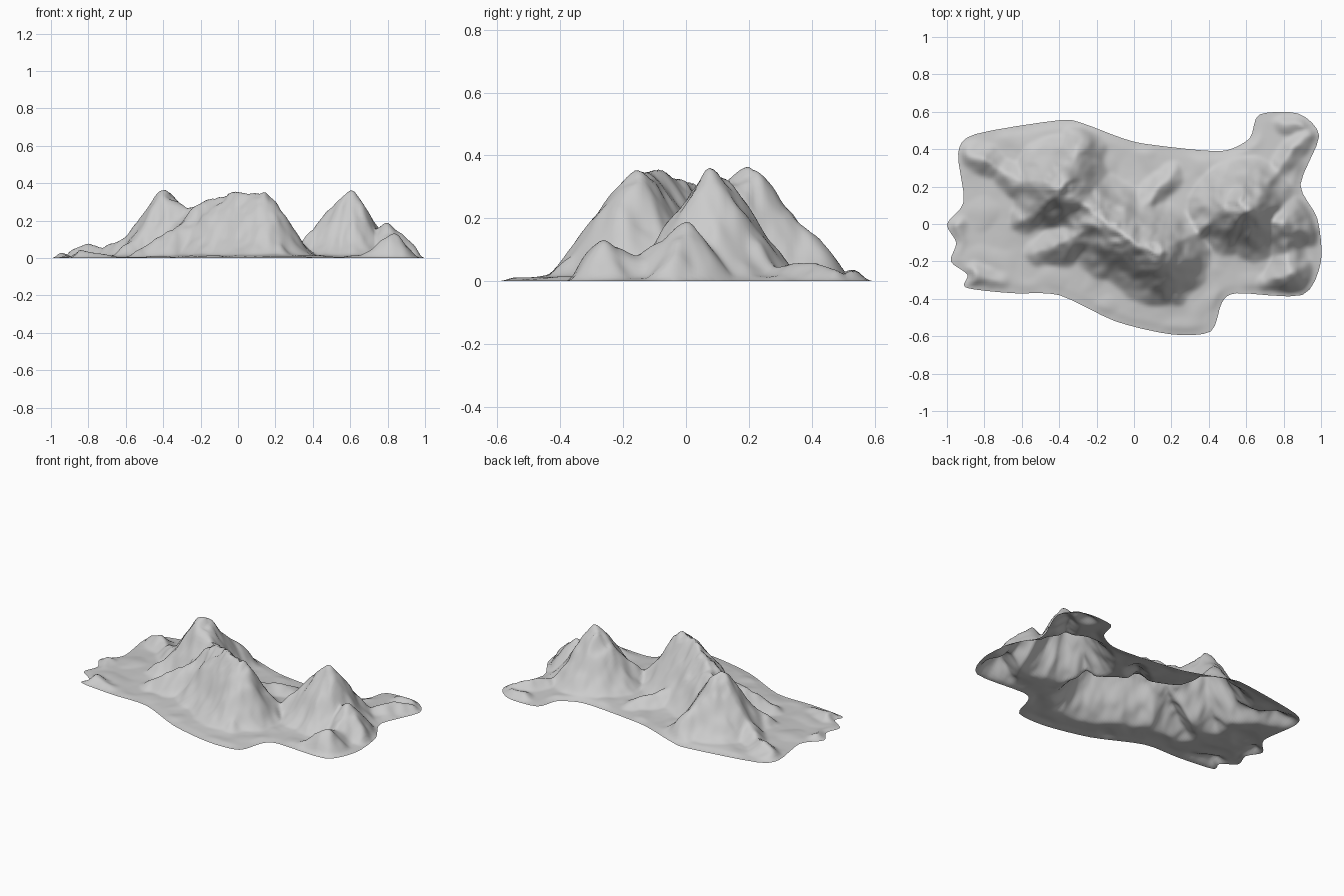
import bpy, bmesh, math
from mathutils import Vector, noise

if "Cube" in bpy.data.objects:
    bpy.data.objects.remove(bpy.data.objects["Cube"])

# Footprint of the terrain, clockwise from the left, rounded by a spline
OUTLINE = [(-.94,.38),(-.85,.48),(-.4,.555),(-.28,.54),(-.08,.465),(.05,.43),(.35,.395),
    (.5,.395),(.62,.46),(.67,.585),(.88,.59),(.99,.47),(.89,.21),(.98,.03),(1,-.2),
    (.9,-.38),(.55,-.37),(.47,-.42),(.41,-.575),(.2,-.59),(-.1,-.52),(-.4,-.38),(-.65,-.37),
    (-.9,-.34),(-.89,-.27),(-.98,-.2),(-.95,-.1),(-1,0),(-.91,.12)]

# Ridge lines as (x, y, height)
RIDGES = [
    [(-.385,.2,.36),(-.28,.1,.27),(-.1,-.04,.335),(.02,-.1,.34),(.14,-.17,.345),(.22,-.36,.08)],
    [(-.4,.2,.3),(-.6,.22,.12),(-.72,.29,.05),(-.8,.34,.08),(-.89,.37,.04)],
    [(-.37,.22,.29),(-.29,.39,.16),(-.28,.45,.04)],
    [(-.2,0,.25),(-.36,-.09,.15),(-.52,-.15,.05)],
    [(-.42,.15,.27),(-.58,.03,.08)],
    [(-.02,-.1,.28),(-.02,-.3,.09)],
    [(.05,.1,.1),(.2,.26,.05)],
    [(.15,-.15,.28),(.34,-.03,.08),(.51,.07,.28),(.59,.08,.36),(.74,.01,.16),(.8,0,.19),(.94,-.05,.06)],
    [(.61,.1,.28),(.77,.28,.045),(.85,.4,.06),(.93,.47,.035)],
    [(.8,-.03,.15),(.83,-.15,.08),(.83,-.26,.135),(.7,-.31,.03)],
    [(-.72,-.31,.02),(-.86,-.27,.045)],
    [(-.96,-.12,.03),(-.94,0,.03)],
    [(.8,.54,.03),(.9,.53,.035)],
]
RIDGES = [[Vector(p) for p in r] for r in RIDGES]


def spline(points, cuts):
    pts, out, n = [Vector(p) for p in points], [], len(points)
    for i in range(n):
        a, b, c, d = (pts[(i + k) % n] for k in (-1, 0, 1, 2))
        for k in range(cuts):
            t = k / cuts
            out.append(b + (c - a) * .4 * t * (1 - t) ** 2 - (d - b) * .4 * t * t * (1 - t)
                       + (c - b) * t * t * (3 - 2 * t))
    return out


RIM = spline(OUTLINE, 4)
EDGES = list(zip(RIM, RIM[1:] + RIM[:1]))


def inside(x, y):
    hit = False
    for a, b in EDGES:
        if (a.y > y) != (b.y > y) and x < a.x + (y - a.y) * (b.x - a.x) / (b.y - a.y):
            hit = not hit
    return hit


def nearest(p):
    best, dist = None, 9
    for a, b in EDGES:
        e = b - a
        q = a + e * min(1, max(0, (p - a).dot(e) / e.length_squared))
        if (p - q).length < dist:
            best, dist = q, (p - q).length
    return best, dist


def slope(d):
    # rounded crest, straight flank and a long, shallow foot
    flank = .5 * (1 - d) + .25 * (1 + math.cos(math.pi * d)) if d < 1 else 0
    return .84 * flank + .16 * max(0, 1 - d / 2) ** 2


def height(x, y):
    # warp the plan so that ridges wander and slopes are gullied
    w = noise.noise_vector((x * 7, y * 7, 3)) * .014 + noise.noise_vector((x * 18, y * 18, 7)) * .011
    px, py = x + w.x, y + w.y
    total = 0
    for ridge in RIDGES:
        top = 0
        for a, b in zip(ridge, ridge[1:]):
            ex, ey = b.x - a.x, b.y - a.y
            t = min(1, max(0, ((px - a.x) * ex + (py - a.y) * ey) / (ex * ex + ey * ey)))
            h = a.z + (b.z - a.z) * t
            d = math.hypot(px - a.x - ex * t, py - a.y - ey * t) / (.045 + .66 * h)
            top = max(top, h * slope(d))
        total += top ** 6
    h = total ** (1 / 6)
    rough = abs(noise.noise((x * 9, y * 9, 1))) + .5 * abs(noise.noise((x * 21, y * 21, 5)))
    return h * (1.03 - .16 * rough) + .012 * max(0, noise.noise((x * 8, y * 8, 9)))


# Terrain sheet: grid trimmed to the footprint, rim snapped to the outline
STEP, NX, NY = .0125, 164, 100
bm = bmesh.new()
grid = [[bm.verts.new(((i - NX / 2) * STEP, (j - NY / 2) * STEP, 0)) for j in range(NY + 1)]
        for i in range(NX + 1)]
for i in range(NX):
    for j in range(NY):
        if inside((i + .5 - NX / 2) * STEP, (j + .5 - NY / 2) * STEP):
            bm.faces.new((grid[i][j], grid[i + 1][j], grid[i + 1][j + 1], grid[i][j + 1]))
bmesh.ops.delete(bm, geom=[v for v in bm.verts if not v.link_faces], context='VERTS')
for v in bm.verts:
    q, d = nearest(v.co.xy)
    if v.is_boundary:
        v.co = (q.x, q.y, 0)
    else:
        f = min(1, d / .05)
        v.co.z = .003 * f + height(v.co.x, v.co.y) * f * f * (3 - 2 * f)

# Soften the ridge creases slightly
inner = [v for v in bm.verts if not v.is_boundary]
bmesh.ops.smooth_vert(bm, verts=inner, factor=.5, use_axis_x=True, use_axis_y=True, use_axis_z=True)
mesh = bpy.data.meshes.new("mountain_terrain")
bm.to_mesh(mesh)
bm.free()
mesh.shade_smooth()
terrain = bpy.data.objects.new("mountain_terrain", mesh)
bpy.context.collection.objects.link(terrain)
